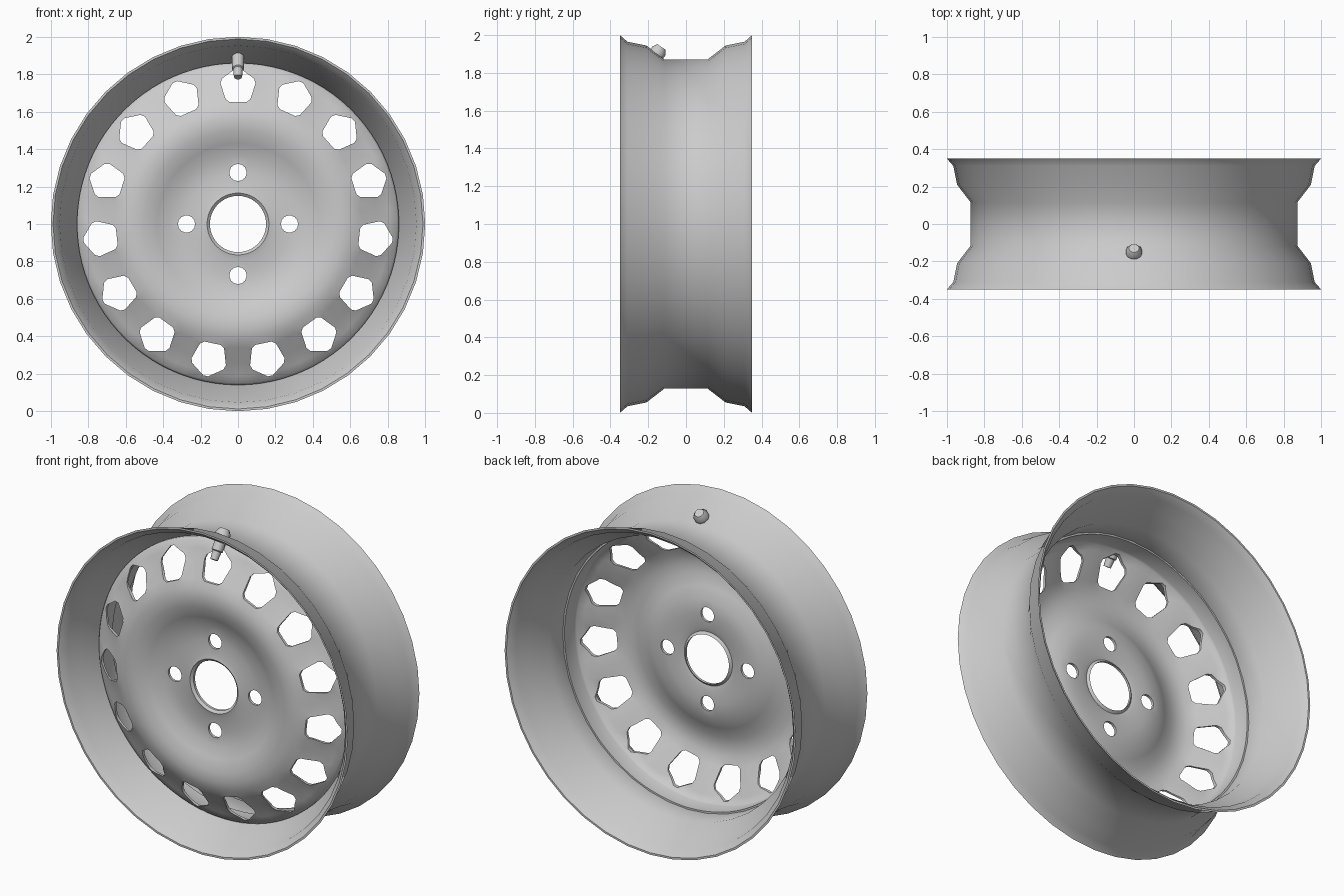
import bpy, bmesh
from math import pi, sin, cos, radians, exp
from mathutils import Vector

if "Cube" in bpy.data.objects:
    bpy.data.objects.remove(bpy.data.objects["Cube"])

CZ = 1.0          # wheel centre height, axle runs along y
HOLES = 15


def finish(name, bm):
    bmesh.ops.recalc_face_normals(bm, faces=bm.faces)
    me = bpy.data.meshes.new(name)
    bm.to_mesh(me)
    bm.free()
    ob = bpy.data.objects.new(name, me)
    bpy.context.collection.objects.link(ob)
    return ob


def smooth(ob, deg):
    bpy.ops.object.select_all(action='DESELECT')
    ob.select_set(True)
    bpy.context.view_layer.objects.active = ob
    bpy.ops.object.shade_smooth_by_angle(angle=radians(deg))


def lathe(name, profile, segs, offset=None):
    """Spin a closed (radius, y) profile round the axle."""
    bm = bmesh.new()
    rings = []
    for i in range(segs):
        a = 2 * pi * i / segs
        rings.append([bm.verts.new((r * sin(a), y + (offset(r, a) if offset else 0), CZ + r * cos(a)))
                      for r, y in profile])
    n = len(profile)
    for i in range(segs):
        p, q = rings[i], rings[(i + 1) % segs]
        for j in range(n):
            k = (j + 1) % n
            bm.faces.new((p[j], p[k], q[k], q[j]))
    return finish(name, bm)


def prism(bm, angle, dist, outline):
    """Add a cutter along y; outline is (radial angle, radius) round its own centre."""
    loops = []
    for y in (-0.6, 0.3):
        loops.append([bm.verts.new((dist * sin(angle) + r * sin(angle + t), y,
                                    CZ + dist * cos(angle) + r * cos(angle + t)))
                      for t, r in outline])
    n = len(outline)
    bm.faces.new(loops[0])
    bm.faces.new(loops[1][::-1])
    for i in range(n):
        k = (i + 1) % n
        bm.faces.new((loops[0][i], loops[1][i], loops[1][k], loops[0][k]))


# Rim barrel: thin sheet with drop centre and flared lips
half = [(1.0, 0.35), (0.965, 0.31), (0.945, 0.21), (0.872, 0.115)]
outer = [(r, -y) for r, y in half] + half[::-1]
inner = [(r - 0.012, y) for r, y in outer[::-1]]
barrel = lathe("rim_barrel", outer + inner, 40)
smooth(barrel, 42)

# Pressed centre disc: hub plateau, forward bulge, sloping hole band, back flange
front = [(0.15, -0.222), (0.165, -0.235), (0.19, -0.228), (0.28, -0.225), (0.365, -0.228),
         (0.43, -0.262), (0.50, -0.287), (0.56, -0.293), (0.61, -0.283), (0.66, -0.26),
         (0.74, -0.21), (0.81, -0.17), (0.85, -0.148), (0.86, -0.135), (0.86, -0.02)]
back = [(r, y + 0.016) for r, y in front[:-3]] + [(0.842, -0.13), (0.848, -0.118), (0.848, -0.02)]


def scallop(r, a):
    # webs between the holes are pressed slightly backwards
    return -0.014 * cos(HOLES * a) * exp(-((r - 0.75) / 0.06) ** 2)


disc = lathe("centre_disc", front + back[::-1], 90, scallop)

# Cutters: ring of blunt pentagons and four bolt holes
bm = bmesh.new()
penta = [(2 * pi * i / 5 + s * radians(8), 0.095) for i in range(5) for s in (-1, 1)]
for i in range(HOLES):
    prism(bm, 2 * pi * i / HOLES, 0.735, penta)
bolt = [(2 * pi * i / 14, 0.046) for i in range(14)]
for i in range(4):
    prism(bm, pi / 2 * i, 0.275, bolt)
cutter = finish("hole_cutter", bm)

mod = disc.modifiers.new("holes", 'BOOLEAN')
mod.operation = 'DIFFERENCE'
mod.solver = 'EXACT'
mod.object = cutter
dg = bpy.context.evaluated_depsgraph_get()
disc.data = bpy.data.meshes.new_from_object(disc.evaluated_get(dg))
disc.modifiers.clear()
bpy.data.objects.remove(cutter)
smooth(disc, 40)

# Tyre valve: stepped stem through the slope of the barrel
tip = Vector((0, -0.235, 1.785))
axis = Vector((0, 0.57, 0.82)).normalized()
side = Vector((1, 0, 0))
up = axis.cross(side)
steps = [(0.0, 0.022), (0.05, 0.026), (0.055, 0.033), (0.135, 0.033),
         (0.14, 0.044), (0.16, 0.044), (0.185, 0.028)]
bm = bmesh.new()
rings = [[bm.verts.new(tip + axis * d + (side * cos(pi * k / 5) + up * sin(pi * k / 5)) * r)
          for k in range(10)] for d, r in steps]
for p, q in zip(rings, rings[1:]):
    for k in range(10):
        m = (k + 1) % 10
        bm.faces.new((p[k], p[m], q[m], q[k]))
bm.faces.new(rings[0][::-1])
bm.faces.new(rings[-1])
valve = finish("tyre_valve", bm)
smooth(valve, 40)
